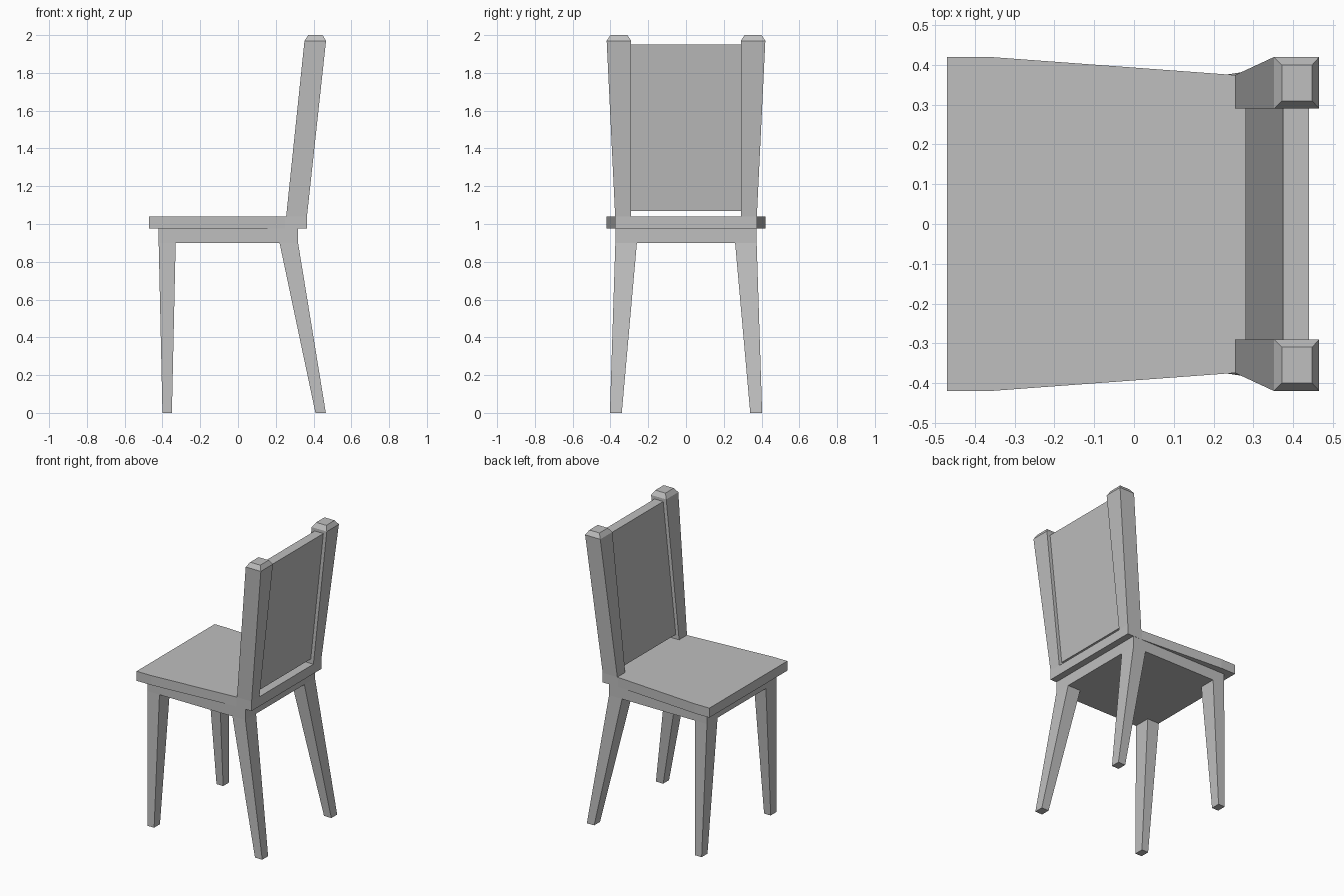
import bpy, bmesh

default = bpy.data.objects.get("Cube")
if default:
    bpy.data.objects.remove(default, do_unlink=True)

grey = bpy.data.materials.new("light grey")
grey.use_nodes = True
colour = (0.52, 0.52, 0.52, 1)
grey.diffuse_color = colour
grey.node_tree.nodes["Principled BSDF"].inputs["Base Color"].default_value = colour


def loft(name, rings):
    """Closed solid through stacked rings of points."""
    bm = bmesh.new()
    loops = [[bm.verts.new(p) for p in ring] for ring in rings]
    n = len(loops[0])
    bm.faces.new(loops[0][::-1])
    bm.faces.new(loops[-1])
    for a, b in zip(loops, loops[1:]):
        for i in range(n):
            j = (i + 1) % n
            bm.faces.new((a[i], a[j], b[j], b[i]))
    bmesh.ops.recalc_face_normals(bm, faces=bm.faces[:])
    mesh = bpy.data.meshes.new(name)
    bm.to_mesh(mesh)
    bm.free()
    mesh.materials.append(grey)
    obj = bpy.data.objects.new(name, mesh)
    bpy.context.collection.objects.link(obj)
    return obj


def rect(x0, x1, y0, y1, z):
    return [(x0, y0, z), (x1, y0, z), (x1, y1, z), (x0, y1, z)]


def pair(name, sections):
    """Tapered post on each side, from (x0, x1, inner y, outer y, z) sections."""
    for side, s in (("near", -1), ("far", 1)):
        loft(f"{name}_{side}", [rect(a, b, s * c, s * d, z) for a, b, c, d, z in sections])


# Seat board, flaring towards its front edge
half = [(-0.47, 0.42), (-0.36, 0.42), (0.25, 0.375), (0.365, 0.375)]
outline = half + [(x, -y) for x, y in reversed(half)]
loft("seat", [[(x, y, z) for x, y in outline] for z in (0.975, 1.04)])

# Solid frame below the seat
loft("seat_frame", [rect(-0.42, 0.318, -0.374, 0.374, z) for z in (0.90, 0.975)])

# Tapered legs
pair("front_leg", [(-0.40, -0.35, 0.34, 0.403, 0), (-0.42, -0.33, 0.26, 0.374, 0.90)])
pair("rear_leg", [(0.41, 0.465, 0.34, 0.403, 0), (0.22, 0.318, 0.26, 0.374, 0.90)])

# Leaning back posts with chamfered tops
pair("back_post", [(0.255, 0.365, 0.29, 0.375, 1.04),
                   (0.352, 0.466, 0.29, 0.42, 1.97),
                   (0.372, 0.448, 0.31, 0.40, 2.0)])

# Backrest panel held between the posts
loft("backrest", [rect(0.28, 0.345, -0.292, 0.292, 1.07),
                  rect(0.375, 0.44, -0.292, 0.292, 1.95)])
